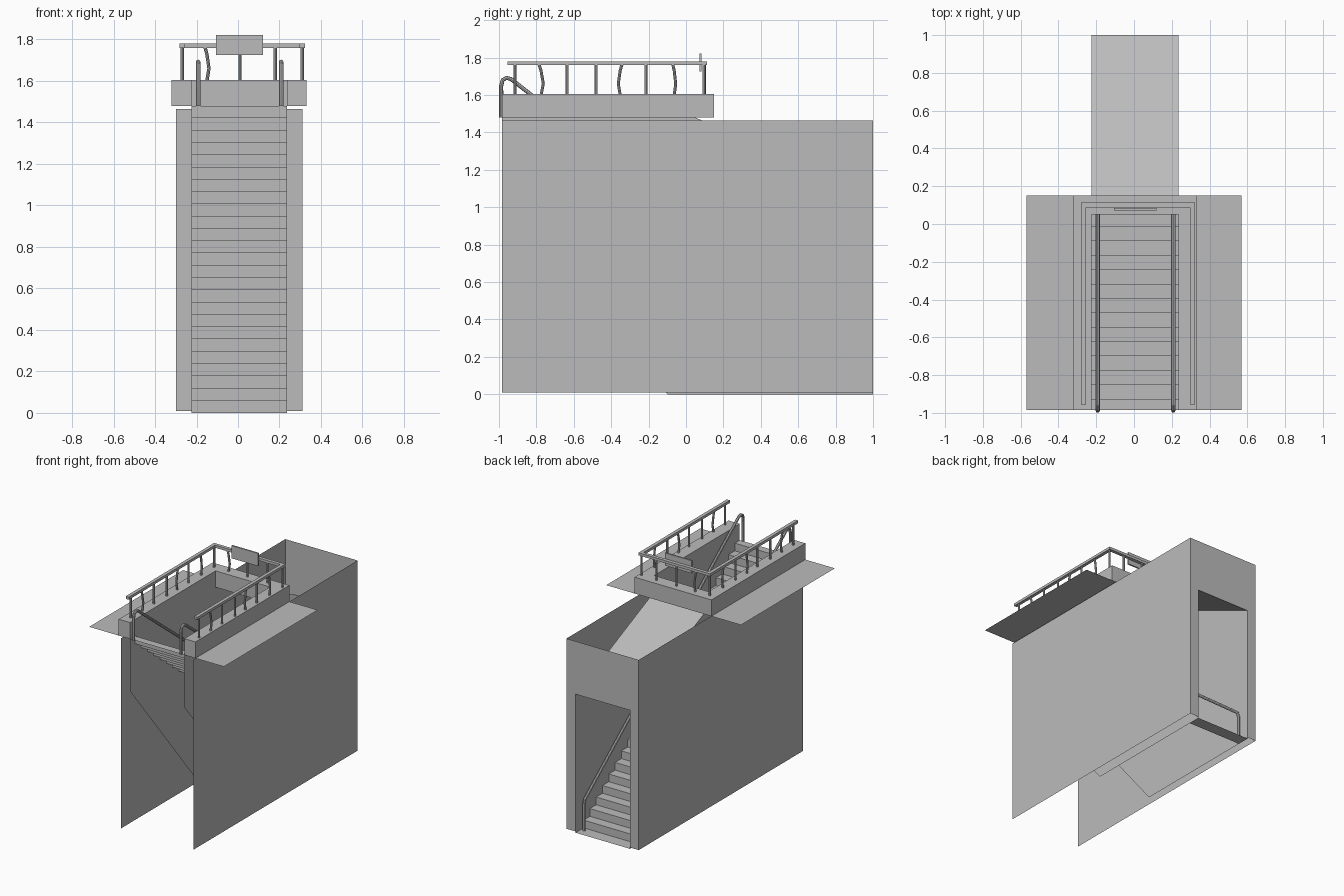
import bpy
import bmesh

cube = bpy.data.objects.get("Cube")
if cube:
    bpy.data.objects.remove(cube)

# One plain grey for the whole structure
GREY = (0.5, 0.5, 0.5, 1)
grey = bpy.data.materials.new("plain_grey")
grey.use_nodes = True
grey.diffuse_color = GREY
shader = grey.node_tree.nodes["Principled BSDF"]
shader.inputs["Base Color"].default_value = GREY
shader.inputs["Roughness"].default_value = 0.8

# Shared dimensions
IN_R, IN_L = -0.225, 0.235        # stairwell sides
OUT_R, OUT_L = -0.30, 0.312       # outer shell sides
FRONT, BACK = -0.985, 1.0
GROUND, CURB_TOP = 1.48, 1.605
WELL_END, CURB_END = 0.05, 0.15


def add_mesh(name, bm):
    mesh = bpy.data.meshes.new(name)
    bm.to_mesh(mesh)
    bm.free()
    mesh.materials.append(grey)
    obj = bpy.data.objects.new(name, mesh)
    bpy.context.collection.objects.link(obj)
    return obj


def sheet(name, points, lift=0):
    """A flat polygon, optionally raised into a solid."""
    bm = bmesh.new()
    face = bm.faces.new([bm.verts.new(p) for p in points])
    if lift:
        top = bmesh.ops.extrude_face_region(bm, geom=[face], use_keep_orig=True)
        verts = [v for v in top["geom"] if isinstance(v, bmesh.types.BMVert)]
        bmesh.ops.translate(bm, verts=verts, vec=(0, 0, lift))
        bmesh.ops.recalc_face_normals(bm, faces=bm.faces)
    return add_mesh(name, bm)


def box(name, x0, x1, y0, y1, z0, z1):
    return sheet(name, [(x0, y0, z0), (x1, y0, z0), (x1, y1, z0), (x0, y1, z0)], z1 - z0)


def tube(name, points, radius):
    curve = bpy.data.curves.new(name, "CURVE")
    curve.dimensions = "3D"
    curve.bevel_depth = radius
    curve.bevel_resolution = 2
    curve.use_fill_caps = True
    spline = curve.splines.new("POLY")
    spline.points.add(len(points) - 1)
    for point, co in zip(spline.points, points):
        point.co = (*co, 1)
    curve.materials.append(grey)
    obj = bpy.data.objects.new(name, curve)
    bpy.context.collection.objects.link(obj)
    bpy.ops.object.select_all(action="DESELECT")
    obj.select_set(True)
    bpy.context.view_layer.objects.active = obj
    bpy.ops.object.convert(target="MESH")
    bpy.ops.object.shade_smooth_by_angle()


# Outer shell walls and the inner stairwell walls
WELL = [(FRONT, 1.08), (FRONT, GROUND), (WELL_END, GROUND), (BACK, 1.06), (BACK, 0), (-0.1, 0)]
SHELL = [(FRONT, 0.01), (FRONT, 1.465), (BACK, 1.465), (BACK, 0.01)]
for side, x_out, x_in in (("right", OUT_R, IN_R), ("left", OUT_L, IN_L)):
    sheet(side + "_outer_wall", [(x_out, y, z) for y, z in SHELL])
    sheet(side + "_inner_wall", [(x_in, y, z) for y, z in WELL])

# Back wall with the doorway
frame = [(OUT_R, 0.01), (OUT_R, 1.465), (OUT_L, 1.465), (OUT_L, 0.01),
         (IN_L, 0.01), (IN_L, 1.06), (IN_R, 1.06), (IN_R, 0.01)]
sheet("back_wall", [(x, BACK, z) for x, z in frame])

# Sloping ceiling over the lower flight
sheet("ceiling", [(IN_R, WELL_END, GROUND), (IN_L, WELL_END, GROUND),
                  (IN_L, BACK, 1.06), (IN_R, BACK, 1.06)])

# Stairs: one folded sheet going down towards the back
STEPS, RISE, TREAD = 25, GROUND / 25, 0.0762
profile = [(FRONT, GROUND)]
for i in range(STEPS):
    y = -0.926 + i * TREAD
    profile += [(y, GROUND - i * RISE), (y, GROUND - (i + 1) * RISE)]
profile.append((BACK, 0))
bm = bmesh.new()
rows = [[bm.verts.new((x, y, z)) for x in (IN_R, IN_L)] for y, z in profile]
for a, b in zip(rows, rows[1:]):
    bm.faces.new((a[0], a[1], b[1], b[0]))
add_mesh("stairs", bm)

# U-shaped curb around the opening
CURB_R, CURB_L = -0.32, 0.33
curb = [(CURB_R, FRONT), (IN_R, FRONT), (IN_R, WELL_END), (IN_L, WELL_END),
        (IN_L, FRONT), (CURB_L, FRONT), (CURB_L, CURB_END), (CURB_R, CURB_END)]
sheet("curb", [(x, y, GROUND) for x, y in curb], CURB_TOP - GROUND)

# Pavement at both sides
for side, x0, x1 in (("right", -0.57, CURB_R), ("left", CURB_L, 0.57)):
    sheet(side + "_pavement", [(x0, FRONT, GROUND), (x1, FRONT, GROUND),
                               (x1, CURB_END, GROUND), (x0, CURB_END, GROUND)])

# Guard rail on the curb
RAIL_R, RAIL_L, RAIL_Y = -0.268, 0.31, 0.1
RAIL_LOW, RAIL_TOP, HALF = 1.76, 1.78, 0.013
for side, x in (("right", RAIL_R), ("left", RAIL_L)):
    box(side + "_guard_rail", x - HALF, x + HALF, -0.955, RAIL_Y + HALF, RAIL_LOW, RAIL_TOP)
box("back_guard_rail", RAIL_R + HALF, RAIL_L - HALF, RAIL_Y - HALF, RAIL_Y + HALF, RAIL_LOW, RAIL_TOP)


# Posts, a few of them bent
def post(name, x, y, dx=0, dy=0):
    path = [(x, y, CURB_TOP - 0.005), (x + dx, y + dy, 1.66),
            (x, y, 1.73), (x - dx, y - dy, RAIL_LOW + 0.005)]
    tube(name, path, 0.008)


POSTS = ((-0.915, 0), (-0.775, 0.012), (-0.635, 0), (-0.48, 0),
         (-0.352, -0.01), (-0.215, 0), (-0.063, 0.008), (0.095, 0))
for side, x in (("right", RAIL_R), ("left", RAIL_L)):
    for i, (y, bend) in enumerate(POSTS):
        post(f"{side}_post_{i + 1}", x, y, dy=bend)
for i, (x, bend) in enumerate(((-0.15, 0.01), (0.01, 0), (0.18, 0))):
    post(f"back_post_{i + 1}", x, RAIL_Y, dx=bend)

# Blank sign board on the back rail
box("sign_board", -0.105, 0.12, 0.072, 0.084, 1.725, 1.822)

# Handrails following the stairs
HANDRAIL = [(-0.988, GROUND), (-0.988, 1.65), (-0.98, 1.68), (-0.96, 1.692),
            (-0.935, 1.685), (0.9, 0.255), (0.925, 0.235), (0.935, 0.2), (0.935, 0)]
for side, x in (("right", -0.192), ("left", 0.208)):
    tube(side + "_handrail", [(x, y, z) for y, z in HANDRAIL], 0.011)
